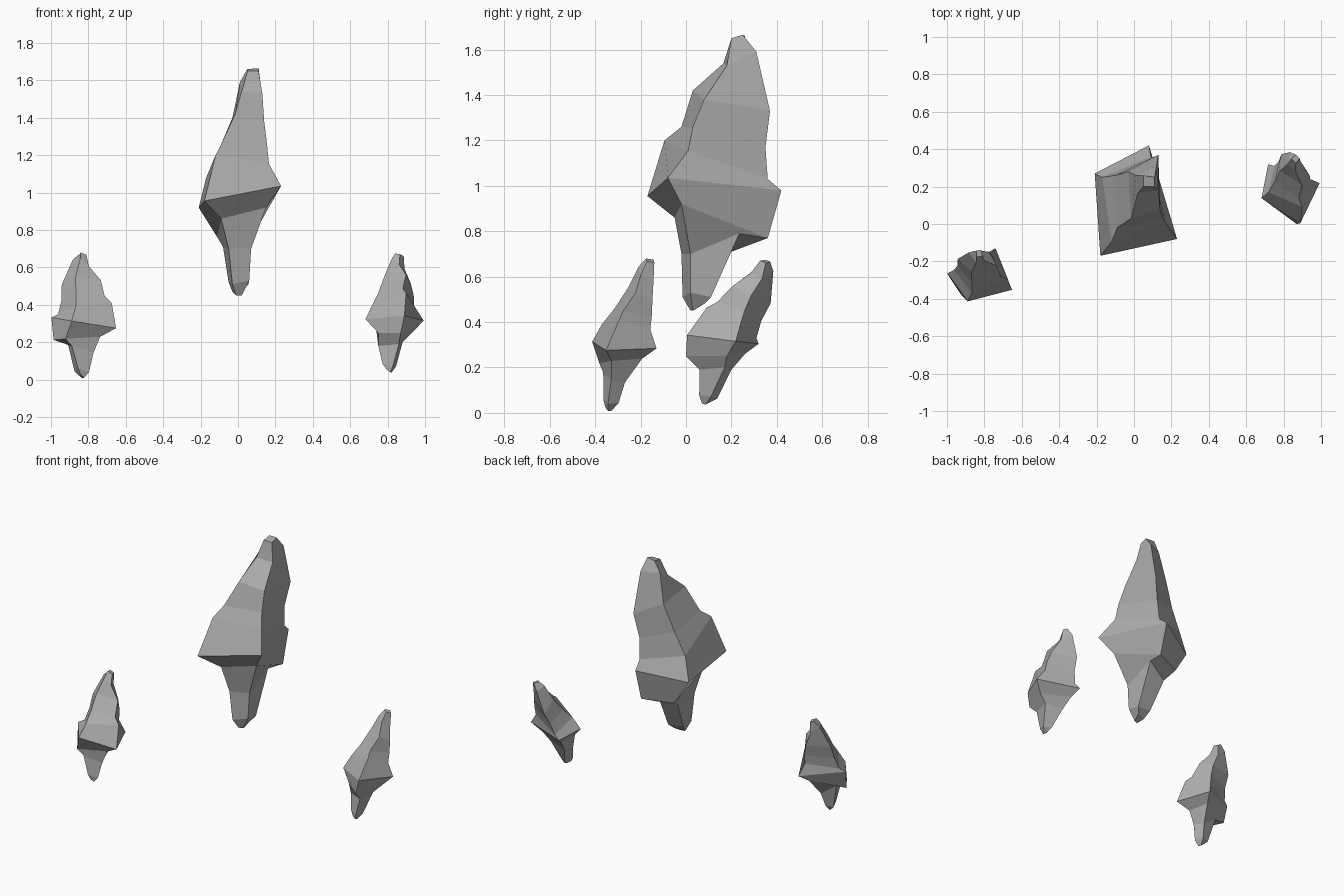
import bpy, bmesh, math
from mathutils import Vector, Matrix

if "Cube" in bpy.data.objects:
    bpy.data.objects.remove(bpy.data.objects["Cube"])

stone = bpy.data.materials.new("grey_stone")
stone.diffuse_color = (0.42, 0.42, 0.42, 1)
stone.use_nodes = True
stone.node_tree.nodes["Principled BSDF"].inputs["Base Color"].default_value = stone.diffuse_color

# Four-cornered cross-sections of the rock, from the lower tip to the peak
RINGS = [
    [(-.03, .06, .47), (.03, .08, .48), (.02, .03, .45), (-.01, .02, .45)],
    [(-.05, .10, .52), (.055, .11, .51), (.06, .02, .53), (-.03, -.015, .51)],
    [(-.08, .20, .71), (.06, .235, .79), (.07, .02, .70), (-.05, -.02, .70)],
    [(-.11, .28, .76), (.08, .36, .77), (.15, -.02, .92), (-.09, -.05, .86)],
    [(-.21, .27, .92), (.08, .42, .98), (.23, -.08, 1.035), (-.18, -.17, .955)],
    [(-.17, .25, 1.08), (.09, .36, 1.03), (.165, .01, 1.155), (-.12, -.095, 1.20)],
    [(-.10, .26, 1.22), (.10, .35, 1.17), (.155, .03, 1.26), (-.09, -.02, 1.26)],
    [(-.03, .28, 1.40), (.13, .37, 1.33), (.14, .08, 1.38), (-.015, .03, 1.42)],
    [(.01, .26, 1.59), (.12, .31, 1.59), (.13, .18, 1.53), (.02, .165, 1.54)],
    [(.05, .26, 1.66), (.11, .25, 1.665), (.11, .20, 1.65), (.05, .20, 1.65)],
]
CENTRE = Vector((-.02, .11, .97))


def rock(name, loc, scale=1, turn=0, lean=0, lean_dir=(1, 0), ledge=None):
    """Loft the cross-sections, then size, turn and lean the rock about its waist."""
    axis = Vector((-lean_dir[1], lean_dir[0], 0))
    place = (Matrix.Translation(loc)
             @ Matrix.Rotation(math.radians(lean), 4, axis)
             @ Matrix.Rotation(math.radians(turn), 4, 'Z')
             @ Matrix.Scale(scale, 4))
    rings = [[place @ (Vector(p) - CENTRE) for p in ring] for ring in RINGS]
    if ledge:                       # differently broken underside
        rings[2:4] = ledge
    bm = bmesh.new()
    loops = [[bm.verts.new(p) for p in ring] for ring in rings]
    for low, high in zip(loops, loops[1:]):
        for i in range(4):
            j = (i + 1) % 4
            bm.faces.new((low[i], low[j], high[j], high[i]))
    bm.faces.new(loops[0])
    bm.faces.new(loops[-1])
    bmesh.ops.recalc_face_normals(bm, faces=bm.faces)
    mesh = bpy.data.meshes.new(name)
    bm.to_mesh(mesh)
    bm.free()
    mesh.materials.append(stone)
    obj = bpy.data.objects.new(name, mesh)
    bpy.context.collection.objects.link(obj)


# Large floating rock and its two smaller leaning neighbours
rock("large_rock", CENTRE)
rock("small_rock_left", (-.82, -.29, .30), .56, 101, 17, (.6, .8))
rock("small_rock_right", (.82, .17, .32), .56, 52, 17.5, (.55, .84), ledge=[
    [(.75, .12, .18), (.76, .20, .19), (.88, .17, .20), (.86, .06, .19)],
    [(.75, .10, .25), (.74, .26, .26), (.93, .18, .25), (.87, .00, .25)],
])
